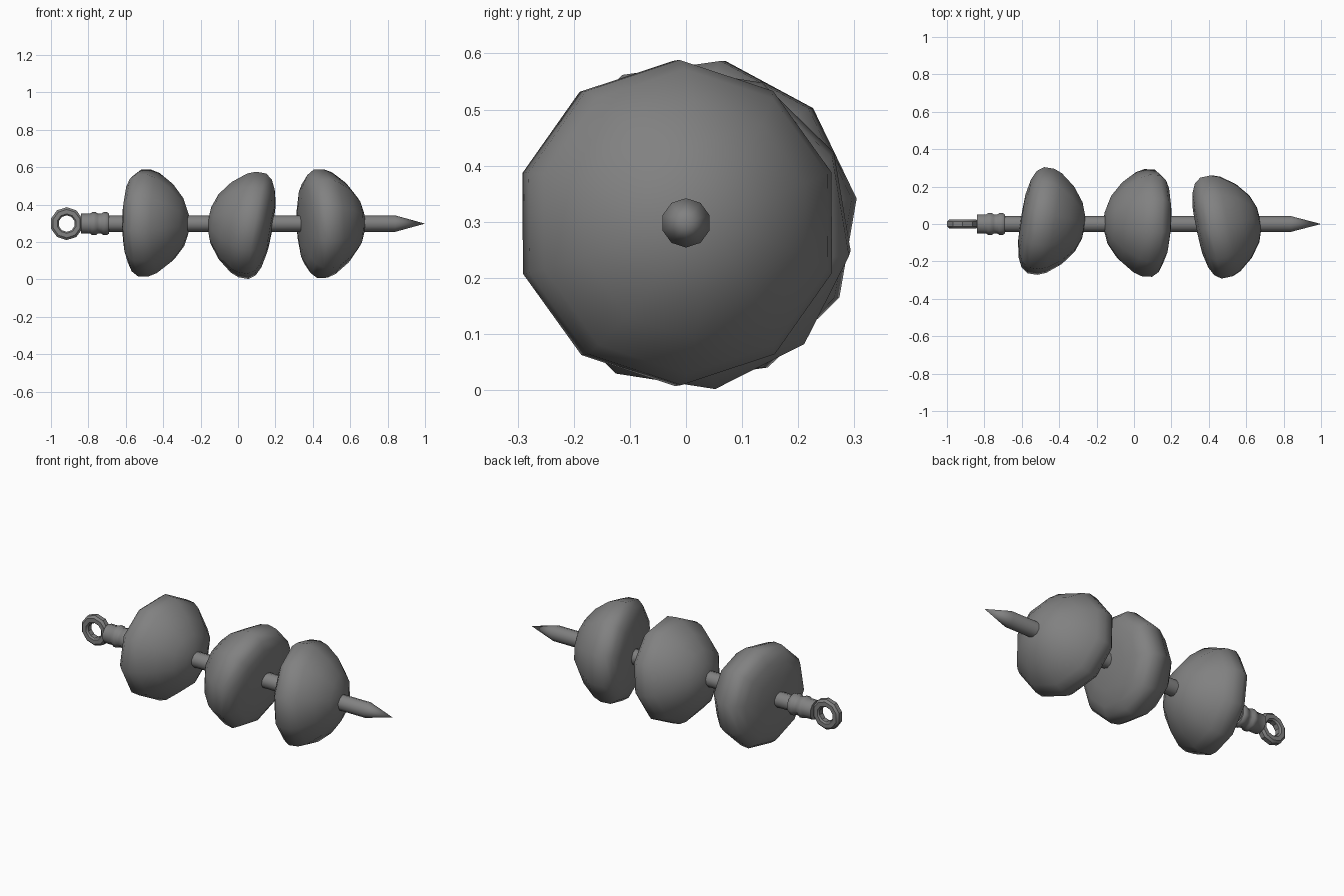
import bpy, bmesh, math
from mathutils import Euler, Matrix, Vector

cube = bpy.data.objects.get("Cube")
if cube:
    bpy.data.objects.remove(cube, do_unlink=True)

SIDES = 10
AXIS_Z = 0.298

grey = bpy.data.materials.new("mid_grey")
grey.use_nodes = True
colour = (0.22, 0.22, 0.22, 1)
grey.diffuse_color = colour
grey.node_tree.nodes["Principled BSDF"].inputs["Base Color"].default_value = colour


def lathe(name, profile, centre, tilt=(0, 0, 0), phase=90, closed=False, flip=1, sharp=45):
    """Spin (x, radius) points about the local x axis; phase is the first corner's angle."""
    bm = bmesh.new()
    rings = []
    for x, r in profile:
        if r == 0:
            rings.append([bm.verts.new((x * flip, 0, 0))] * SIDES)
            continue
        ring = []
        for i in range(SIDES):
            a = math.radians(phase) + math.tau * i / SIDES
            ring.append(bm.verts.new((x * flip, r * math.cos(a), r * math.sin(a))))
        rings.append(ring)
    pairs = list(zip(rings, rings[1:]))
    if closed:
        pairs.append((rings[-1], rings[0]))
    for a, b in pairs:
        for i in range(SIDES):
            j = (i + 1) % SIDES
            corners = list(dict.fromkeys((a[i], a[j], b[j], b[i])))
            bm.faces.new(corners)
    rotation = Euler([math.radians(t) for t in tilt]).to_matrix().to_4x4()
    bm.transform(Matrix.Translation(Vector(centre)) @ rotation)
    bmesh.ops.recalc_face_normals(bm, faces=bm.faces)
    mesh = bpy.data.meshes.new(name)
    bm.to_mesh(mesh)
    bm.free()
    mesh.materials.append(grey)
    obj = bpy.data.objects.new(name, mesh)
    bpy.context.collection.objects.link(obj)
    bpy.ops.object.select_all(action='DESELECT')
    obj.select_set(True)
    bpy.context.view_layer.objects.active = obj
    bpy.ops.object.shade_smooth_by_angle(angle=math.radians(sharp))
    return obj


# Pointed skewer shaft
lathe("skewer_shaft", [(-0.84, 0), (-0.84, 0.044), (0.84, 0.044), (1, 0)], (0, 0, AXIS_Z))

# Ridged grip
grip = [(-0.84, 0), (-0.84, 0.054), (-0.79, 0.054)]
for x in (-0.78, -0.72):
    grip += [(x, 0.061), (x + 0.02, 0.061), (x + 0.03, 0.054)]
grip.insert(-3, (-0.73, 0.054))
grip.append((-0.69, 0))
lathe("grip", grip, (0, 0, AXIS_Z))

# End loop with chamfered edges
loop = [(-0.015, 0.044), (0.015, 0.044), (0.024, 0.052),
        (0.024, 0.076), (0.013, 0.088), (-0.013, 0.088),
        (-0.024, 0.076), (-0.024, 0.052)]
lathe("end_loop", loop, (-0.916, 0, AXIS_Z), tilt=(0, 0, 90), closed=True, sharp=30)

# Mushroom caps: gently bulged underside, rounded rim, full dome
cap = [(0, 0), (0.005, 0.13), (0.022, 0.215), (0.045, 0.263), (0.08, 0.29), (0.135, 0.29),
       (0.18, 0.272), (0.255, 0.212), (0.313, 0.135), (0.34, 0.06), (0.344, 0)]
lathe("mushroom_cap_rear", cap, (-0.605, 0.033, 0.301), (0, 0, -9), phase=8, sharp=80)
lathe("mushroom_cap_middle", cap, (0.182, 0.0, 0.27), (0, 10, -3), phase=27, flip=-1, sharp=80)
lathe("mushroom_cap_tip", cap, (0.336, -0.038, 0.294), (0, -2, 12), phase=90, sharp=80)
